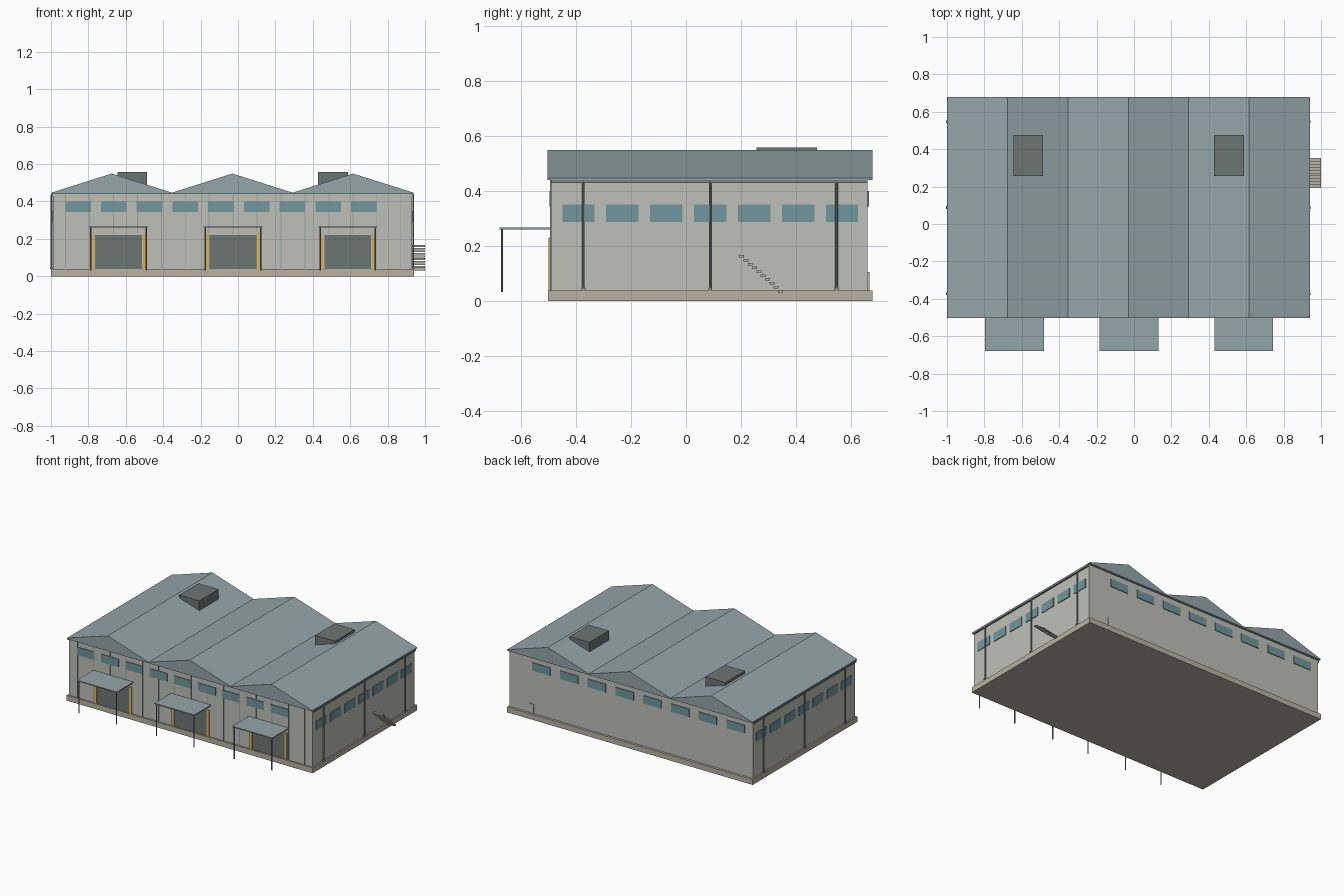
import bpy, bmesh

if "Cube" in bpy.data.objects:
    bpy.data.objects.remove(bpy.data.objects["Cube"])


def material(name, r, g, b):
    m = bpy.data.materials.new(name)
    m.diffuse_color = (r, g, b, 1)
    m.use_nodes = True
    m.node_tree.nodes["Principled BSDF"].inputs["Base Color"].default_value = m.diffuse_color
    return m


WALL = material("wall_paint", 0.52, 0.53, 0.48)
ROOF = material("roof_metal", 0.30, 0.38, 0.40)
GLASS = material("glass", 0.16, 0.31, 0.34)
CONCRETE = material("concrete", 0.48, 0.45, 0.37)
DARK = material("dark_metal", 0.15, 0.18, 0.17)
STEEL = material("steel", 0.20, 0.23, 0.24)
YELLOW = material("yellow_paint", 0.70, 0.45, 0.10)


def finish(name, bm, mat):
    bmesh.ops.recalc_face_normals(bm, faces=bm.faces)
    mesh = bpy.data.meshes.new(name)
    bm.to_mesh(mesh)
    bm.free()
    mesh.materials.append(mat)
    obj = bpy.data.objects.new(name, mesh)
    bpy.context.collection.objects.link(obj)
    return obj


def box(name, x, y, z, mat):
    """Box from (min, max) ranges on each axis."""
    bm = bmesh.new()
    bmesh.ops.create_cube(bm, size=1)
    for v in bm.verts:
        v.co = [r[0] if c < 0 else r[1] for c, r in zip(v.co, (x, y, z))]
    return finish(name, bm, mat)


def around(c, w):
    return (c - w / 2, c + w / 2)


def pipe(name, x, y, z0, z1, r, mat):
    bm = bmesh.new()
    bmesh.ops.create_cone(bm, cap_ends=True, segments=8, radius1=r, radius2=r, depth=z1 - z0)
    bmesh.ops.translate(bm, verts=bm.verts, vec=(x, y, (z0 + z1) / 2))
    return finish(name, bm, mat)


CX = -0.03                      # building centre line
XL, XR = CX - 0.96, CX + 0.96   # wall planes
YF, YB = -0.491, 0.660

# Slab and main hall
box("floor_slab", (-1.0, 0.94), (-0.502, 0.677), (0, 0.038), CONCRETE)
box("hall_walls", (XL, XR), (YF, YB), (0.038, 0.447), WALL)

# Three-bay gabled roof: zigzag profile extruded front to back
profile = [(CX - 0.968, 0.440), (CX + 0.968, 0.440)]
profile += [(CX + 0.968 - i * 0.968 / 3, 0.549 if i % 2 else 0.447) for i in range(7)]
bm = bmesh.new()
face = bm.faces.new([bm.verts.new((x, -0.503, z)) for x, z in profile])
ext = bmesh.ops.extrude_face_region(bm, geom=[face])
moved = [g for g in ext["geom"] if isinstance(g, bmesh.types.BMVert)]
bmesh.ops.translate(bm, verts=moved, vec=(0, 1.181, 0))
finish("gabled_roof", bm, ROOF)

# Roof vent housings
for i, x in enumerate((-0.565, 0.508)):
    box(f"roof_vent_{i}", around(x, 0.158), (0.257, 0.476), (0.48, 0.558), DARK)

# Front cladding seams
for i in range(15):
    box(f"cladding_seam_{i}", around(-0.922 + i * 0.128, 0.005),
        (YF - 0.003, YF + 0.002), (0.038, 0.44), ROOF)

# Front and back window strips
for i in range(9):
    box(f"front_window_{i}", around(-0.855 + i * 0.191, 0.137),
        (YF - 0.005, YF + 0.005), (0.343, 0.400), GLASS)
for i in range(8):
    box(f"back_window_{i}", around(-0.855 + i * 0.219, 0.142),
        (YB - 0.005, YB + 0.005), (0.343, 0.400), GLASS)

# Side windows, gutters and downpipes
for side, xw, s in (("left", XL, -1), ("right", XR, 1)):
    for i in range(7):
        box(f"{side}_window_{i}", around(xw, 0.010),
            around(-0.391 + i * 0.1597, 0.117), (0.287, 0.350), GLASS)
    box(f"{side}_gutter", around(xw + s * 0.004, 0.014), (YF, YB), (0.429, 0.440), STEEL)
    for i, y in enumerate((-0.373, 0.088, 0.547)):
        pipe(f"{side}_downpipe_{i}", xw + s * 0.007, y, 0.038, 0.435, 0.005, STEEL)
        box(f"{side}_pipe_foot_{i}", around(xw + s * 0.007, 0.014),
            around(y, 0.014), (0.038, 0.048), STEEL)

# Loading doors with yellow guards and canopies on posts
for i, x in enumerate((-0.639, -0.027, 0.587)):
    box(f"loading_door_{i}", around(x, 0.25), (YF - 0.004, YF + 0.01), (0.038, 0.222), DARK)
    box(f"door_lintel_{i}", around(x, 0.27), (YF - 0.004, YF + 0.01), (0.222, 0.230), WALL)
    box(f"canopy_{i}", around(x, 0.315), (-0.678, YF), (0.260, 0.267), ROOF)
    for s in (-1, 1):
        box(f"door_guard_{i}_{s}", around(x + s * 0.138, 0.018),
            (YF - 0.008, YF + 0.005), (0.038, 0.228), YELLOW)
        pipe(f"canopy_post_{i}_{s}", x + s * 0.148, -0.669, 0.032, 0.260, 0.004, STEEL)

# Small back door
box("back_door", around(0.755, 0.036), (YB - 0.005, YB + 0.006), (0.038, 0.105), WALL)

# Outside stair on the right wall
for i in range(10):
    box(f"stair_tread_{i}", (XR, 1.0), around(0.202 + i * 0.0157, 0.018),
        around(0.162 - i * 0.014, 0.009), CONCRETE)
